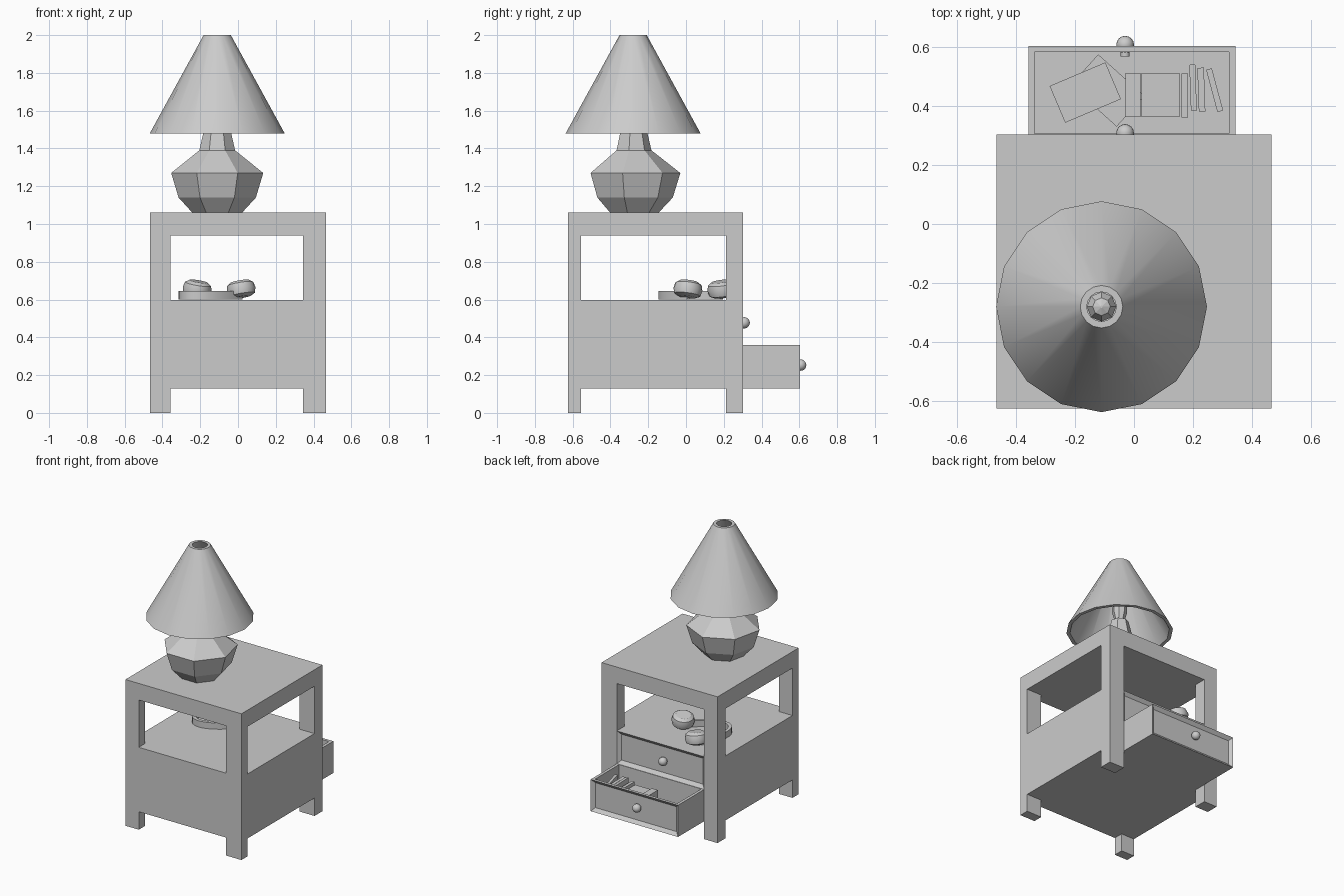
import bpy, bmesh
from math import radians, sin, cos, pi, tau
from mathutils import Matrix, Vector

if "Cube" in bpy.data.objects:
    bpy.data.objects.remove(bpy.data.objects["Cube"])


def finish(name, bm, smooth=None):
    bmesh.ops.recalc_face_normals(bm, faces=bm.faces)
    me = bpy.data.meshes.new(name)
    bm.to_mesh(me)
    bm.free()
    ob = bpy.data.objects.new(name, me)
    bpy.context.collection.objects.link(ob)
    if smooth:
        bpy.ops.object.select_all(action='DESELECT')
        ob.select_set(True)
        bpy.context.view_layer.objects.active = ob
        bpy.ops.object.shade_smooth_by_angle(angle=radians(smooth))
    return ob


def box_bm(lo, hi):
    bm = bmesh.new()
    lo, hi = Vector(lo), Vector(hi)
    m = Matrix.Translation((lo + hi) / 2) @ Matrix.Diagonal((*(hi - lo), 1))
    bmesh.ops.create_cube(bm, size=1, matrix=m)
    return bm


def box(name, lo, hi):
    return finish(name, box_bm(lo, hi))


def lathe(name, profile, sides, centre, smooth=None, closed=False):
    """Revolve (radius, z) points, first vertex of each ring towards +y."""
    bm = bmesh.new()
    rings = [[bm.verts.new((centre[0] + r * sin(tau * i / sides),
                            centre[1] + r * cos(tau * i / sides), z))
              for i in range(sides)] for r, z in profile]
    pairs = list(zip(rings, rings[1:]))
    if closed:
        pairs.append((rings[-1], rings[0]))
    for a, b in pairs:
        for i in range(sides):
            j = (i + 1) % sides
            bm.faces.new((a[i], a[j], b[j], b[i]))
    if not closed:
        bm.faces.new(rings[0])
        bm.faces.new(rings[-1])
    return finish(name, bm, smooth)


def facing(bm, axis):
    bm.faces.ensure_lookup_table()
    bm.normal_update()
    return max(bm.faces, key=lambda f: f.normal.dot(Vector(axis)))


def drawer(name, lo, hi, hollow):
    """Drawer box with a recessed, bevelled front; optionally open on top."""
    bm = box_bm(lo, hi)
    bmesh.ops.inset_region(bm, faces=[facing(bm, (0, 1, 0))], thickness=0.035, depth=-0.02)
    if hollow:
        top = facing(bm, (0, 0, 1))
        bmesh.ops.inset_region(bm, faces=[top], thickness=0.03)
        ext = bmesh.ops.extrude_face_region(bm, geom=[top])
        verts = [v for v in ext['geom'] if isinstance(v, bmesh.types.BMVert)]
        bmesh.ops.translate(bm, verts=verts, vec=(0, 0, -0.2))
        if top.is_valid:
            bmesh.ops.delete(bm, geom=[top], context='FACES_ONLY')
    return finish(name, bm)


# Cabinet: top, body and four legs
X0, X1, Y0, Y1 = -0.465, 0.465, -0.625, 0.303
box("table_top", (X0, Y0, 0.94), (X1, Y1, 1.06))
box("cabinet_body", (X0, Y0, 0.13), (X1, 0.27, 0.597))
for xn, xa, xb in (("left", X0, -0.358), ("right", 0.343, X1)):
    for yn, ya, yb in (("front", Y0, -0.555), ("back", 0.212, Y1)):
        box(f"{yn}_{xn}_leg", (xa, ya, 0), (xb, yb, 0.94))

# Drawers and knobs
drawer("upper_drawer", (-0.358, 0.26, 0.36), (0.343, Y1, 0.597), False)
drawer("lower_drawer", (-0.358, 0.285, 0.13), (0.343, 0.603, 0.36), True)
box("drawer_opening_panel", (-0.358, 0.26, 0.13), (0.343, 0.29, 0.36))
for n, y, z in (("upper", 0.308, 0.477), ("lower", 0.607, 0.253)):
    bm = bmesh.new()
    bmesh.ops.create_uvsphere(bm, u_segments=16, v_segments=10, radius=0.03,
                              matrix=Matrix.Translation((-0.03, y, z)))
    stem = Matrix.Translation((-0.03, y - 0.02, z)) @ Matrix.Rotation(pi / 2, 4, 'X')
    bmesh.ops.create_cone(bm, cap_ends=True, segments=12, radius1=0.015,
                          radius2=0.015, depth=0.04, matrix=stem)
    finish(n + "_knob", bm, 40)

# Lamp: seven-sided base, bulb and sixteen-sided shade
LAMP = (-0.11, -0.28)
lathe("lamp_base", [(0.135, 1.06), (0.21, 1.14), (0.25, 1.27), (0.097, 1.39),
                    (0.06, 1.55)], 7, LAMP)
lathe("lamp_bulb", [(0.03, 1.55), (0.05, 1.62), (0.05, 1.66), (0.03, 1.70), (0.004, 1.71)], 8, LAMP)
lathe("lamp_shade", [(0.357, 1.48), (0.072, 2.0), (0.05, 2.0), (0.333, 1.48)],
      16, LAMP, smooth=30, closed=True)

# Headphones lying on the shelf: half-ellipse band and two padded cups
mid, side, back = Vector((-0.1, 0.1, 0)), Vector((0.79, -0.61, 0)), Vector((-0.61, -0.79, 0))
bm = bmesh.new()
prev, N = None, 18
for i in range(N + 1):
    a = pi * i / N
    ring = []
    for off, z in ((0.012, 0.6), (0.012, 0.645), (-0.012, 0.645), (-0.012, 0.6)):
        p = mid + side * cos(a) * (0.145 + off) + back * sin(a) * (0.275 + off)
        ring.append(bm.verts.new((p.x, p.y, z)))
    if prev:
        for k in range(4):
            m = (k + 1) % 4
            bm.faces.new((prev[k], prev[m], ring[m], ring[k]))
    else:
        bm.faces.new(ring)
    prev = ring
bm.faces.new(prev)
finish("headphone_band", bm, 40)
for n, s in (("right", 1), ("left", -1)):
    cup = lathe(n + "_ear_cup", [(0.045, -0.042), (0.07, -0.03), (0.077, 0.0),
                                 (0.07, 0.028), (0.05, 0.042)], 16, (0, 0), 35)
    p = mid + side * 0.147 * s
    cup.matrix_world = (Matrix.Translation((p.x, p.y, 0.655))
                        @ Matrix.Rotation(radians(12), 4, back * s))

# Books in the open drawer: (centre x, y), size, base z, turn about z
books = [
    ("flat_book_lower", -0.09, 0.452, 0.21, 0.14, 0.035, 0.16, -42),
    ("flat_book_upper", -0.165, 0.445, 0.205, 0.135, 0.04, 0.197, 23),
    ("upright_book_a", -0.003, 0.437, 0.05, 0.15, 0.13, 0.16, 0),
    ("upright_book_b", 0.09, 0.437, 0.128, 0.15, 0.12, 0.16, 0),
    ("upright_book_c", 0.171, 0.435, 0.022, 0.148, 0.14, 0.16, 0),
    ("thin_book_a", 0.2, 0.462, 0.02, 0.155, 0.17, 0.16, 2),
    ("thin_book_b", 0.228, 0.455, 0.022, 0.148, 0.165, 0.16, 2),
    ("thin_book_c", 0.273, 0.453, 0.02, 0.148, 0.165, 0.16, 15),
]
for n, x, y, w, d, h, z, turn in books:
    ob = box(n, (-w / 2, -d / 2, 0), (w / 2, d / 2, h))
    ob.location = (x, y, z)
    ob.rotation_euler.z = radians(turn)
